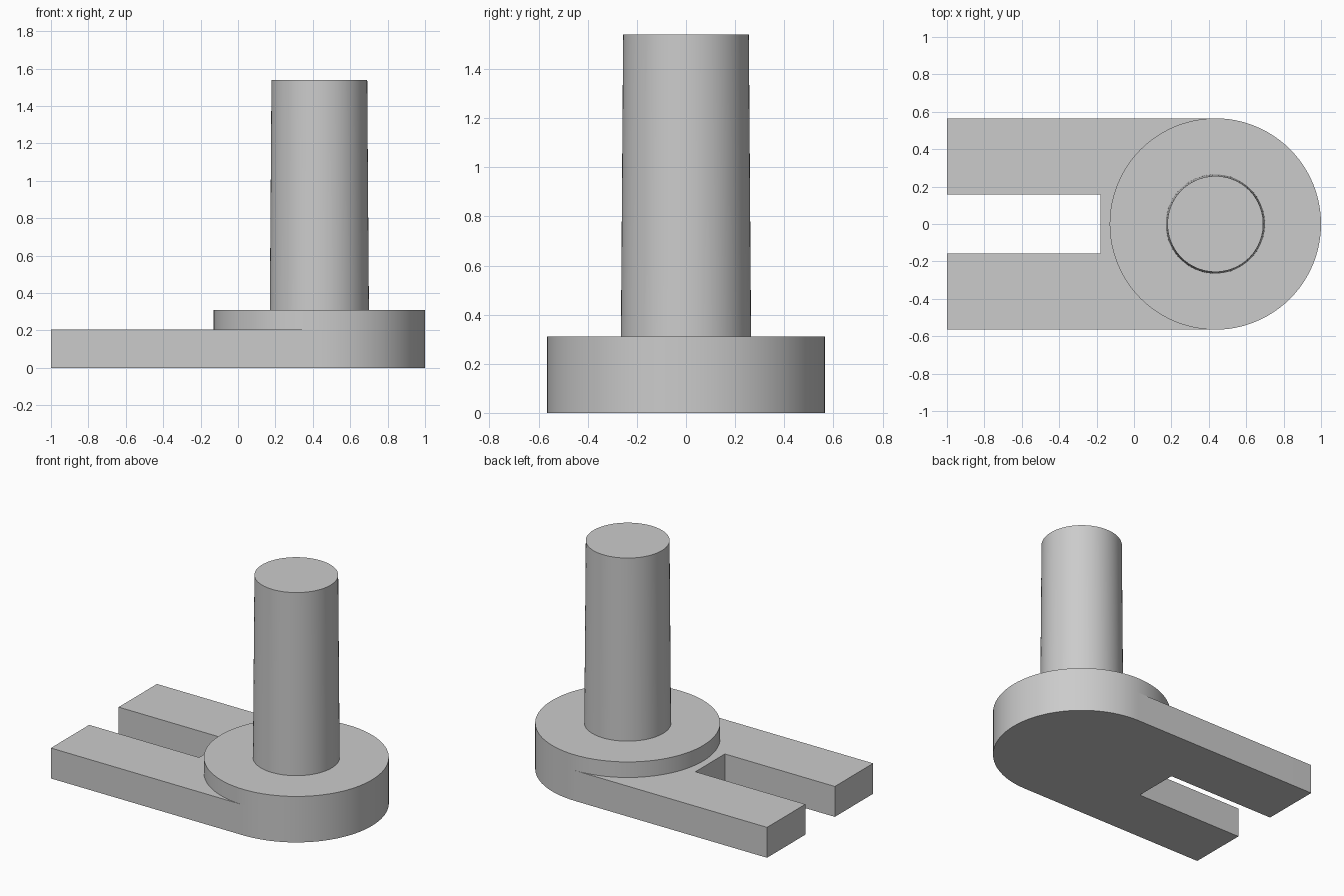
import bpy, bmesh, math

old = bpy.data.objects.get("Cube")
if old:
    bpy.data.objects.remove(old, do_unlink=True)

CX, R = 0.435, 0.565            # centre and radius of the round end
PLATE_TOP, DISC_TOP, POST_TOP = 0.205, 0.31, 1.54
SLOT_END, SLOT_HALF = -0.18, 0.157
SEGS = 96

grey = bpy.data.materials.new("plain grey")
grey.use_nodes = True
colour = (0.6, 0.6, 0.6, 1)
grey.diffuse_color = colour
grey.node_tree.nodes["Principled BSDF"].inputs["Base Color"].default_value = colour


def finish(name, bm):
    bmesh.ops.recalc_face_normals(bm, faces=bm.faces)
    mesh = bpy.data.meshes.new(name)
    bm.to_mesh(mesh)
    bm.free()
    mesh.materials.append(grey)
    obj = bpy.data.objects.new(name, mesh)
    bpy.context.collection.objects.link(obj)
    bpy.ops.object.select_all(action="DESELECT")
    obj.select_set(True)
    bpy.context.view_layer.objects.active = obj
    bpy.ops.object.shade_smooth_by_angle(angle=math.radians(30))
    return obj


def round_part(name, r_low, r_high, z_low, z_high):
    bm = bmesh.new()
    bmesh.ops.create_cone(bm, cap_ends=True, segments=SEGS, radius1=r_low,
                          radius2=r_high, depth=z_high - z_low)
    bmesh.ops.translate(bm, verts=bm.verts, vec=(CX, 0, (z_low + z_high) / 2))
    return finish(name, bm)


# Forked plate: slotted at one end, rounded at the other
half = SEGS // 2
outline = [(CX + R * math.cos(a), R * math.sin(a))
           for a in (math.pi * (i / half - 0.5) for i in range(half + 1))]
outline += [(-1, R), (-1, SLOT_HALF), (SLOT_END, SLOT_HALF),
            (SLOT_END, -SLOT_HALF), (-1, -SLOT_HALF), (-1, -R)]
bm = bmesh.new()
base = bm.faces.new([bm.verts.new((x, y, 0)) for x, y in outline])
top = bmesh.ops.extrude_face_region(bm, geom=[base], use_keep_orig=True)["geom"]
bmesh.ops.translate(bm, vec=(0, 0, PLATE_TOP),
                    verts=[v for v in top if isinstance(v, bmesh.types.BMVert)])
finish("forked_plate", bm)

# Raised disc and slightly tapered post
round_part("raised_disc", R, R, PLATE_TOP, DISC_TOP)
round_part("tapered_post", 0.265, 0.256, DISC_TOP, POST_TOP)
